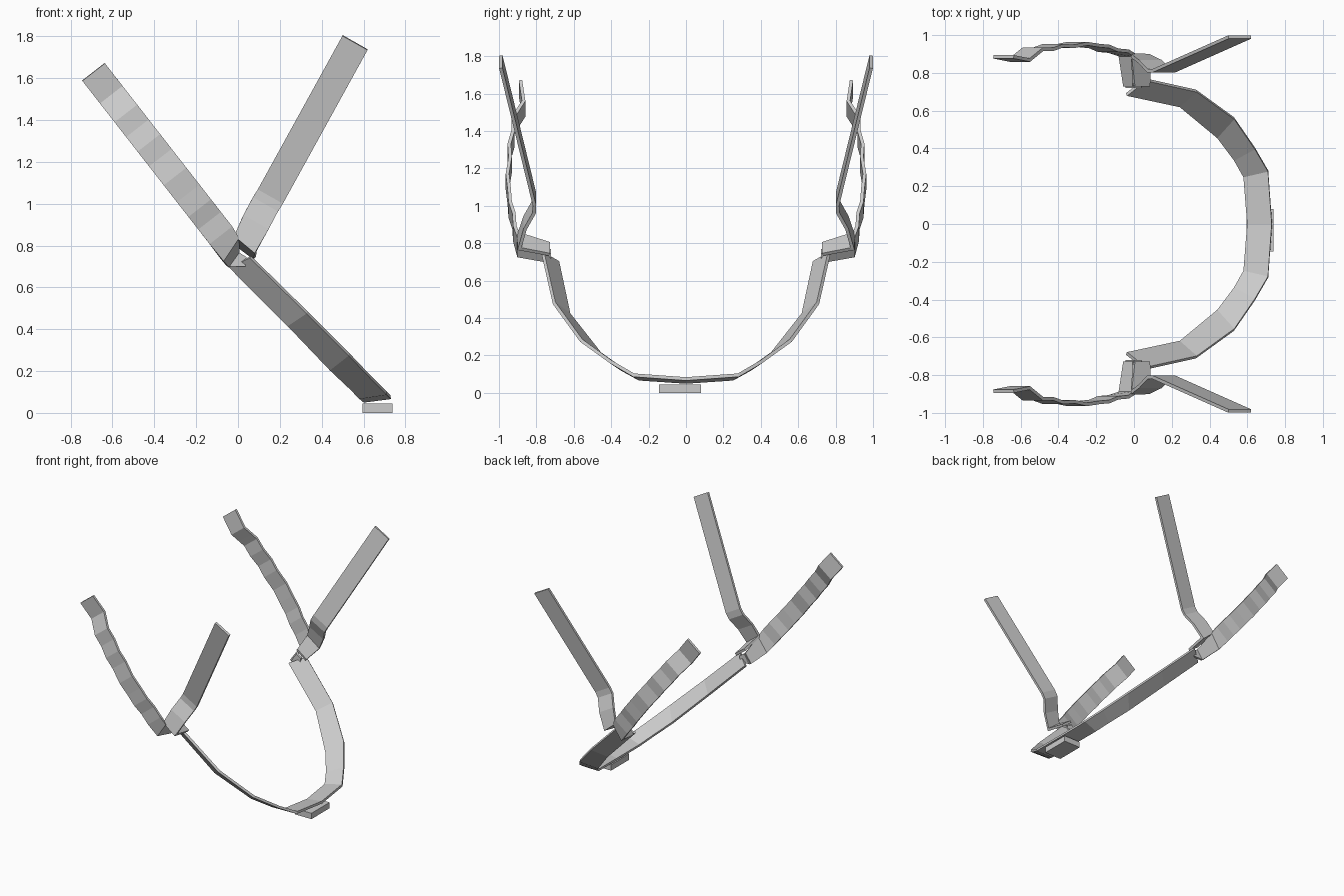
import bpy
from mathutils import Vector

if "Cube" in bpy.data.objects:
    bpy.data.objects.remove(bpy.data.objects["Cube"], do_unlink=True)

GREY = (0.6, 0.6, 0.6, 1.0)
webbing = bpy.data.materials.new("grey_webbing")
webbing.use_nodes = True
webbing.diffuse_color = GREY
webbing.node_tree.nodes["Principled BSDF"].inputs["Base Color"].default_value = GREY


def ribbon(name, pairs, thickness=0.018, merge=False):
    """Strap through pairs of edge points, mirrored to the other side."""
    verts = [p for pair in pairs for p in pair]
    faces = [(2 * i, 2 * i + 1, 2 * i + 3, 2 * i + 2) for i in range(len(pairs) - 1)]
    mesh = bpy.data.meshes.new(name)
    mesh.from_pydata(verts, [], faces)
    mesh.materials.append(webbing)
    obj = bpy.data.objects.new(name, mesh)
    bpy.context.collection.objects.link(obj)
    mirror = obj.modifiers.new("other_side", 'MIRROR')
    mirror.use_axis = (False, True, False)
    mirror.use_mirror_merge = merge
    solid = obj.modifiers.new("thickness", 'SOLIDIFY')
    solid.thickness = thickness
    solid.offset = 0
    solid.use_even_offset = True
    return obj


def widen(points, half_width):
    """Edge pairs on either side of a centre line."""
    w = Vector(half_width)
    return [(Vector(p) - w, Vector(p) + w) for p in points]


# Chin band: inner and outer edge, from the side joint to the middle
ribbon("chin_band", [
    ((-0.04, 0.685, 0.70), (0.06, 0.765, 0.745)),
    ((0.24, 0.625, 0.42), (0.33, 0.705, 0.48)),
    ((0.44, 0.46, 0.21), (0.53, 0.56, 0.28)),
    ((0.53, 0.34, 0.125), (0.64, 0.40, 0.165)),
    ((0.58, 0.25, 0.075), (0.71, 0.28, 0.095)),
    ((0.60, 0, 0.058), (0.73, 0, 0.075)),
], merge=True)

# Wavy rear straps: (height, sideways position) along a leaning line
wave = [(1.63, 0.885), (1.52, 0.868), (1.47, 0.90), (1.43, 0.925), (1.36, 0.925),
        (1.29, 0.945), (1.22, 0.94), (1.13, 0.955), (1.05, 0.945), (0.98, 0.94),
        (0.92, 0.92), (0.85, 0.915)]
rear = widen([(-0.02 - (z - 0.77) * 0.78, y, z) for z, y in wave], (0.054, 0, 0.042))
rear += [((-0.075, 0.895, 0.73), (0.0, 0.895, 0.84)),
         ((-0.05, 0.73, 0.70), (0.0, 0.73, 0.77))]
ribbon("rear_strap", rear)

# Front straps: straight upper run, double bend, then folded into the joint
front = widen([(0.56, 0.99, 1.77), (0.155, 0.81, 1.035), (0.13, 0.812, 0.995),
               (0.085, 0.86, 0.91)], (0.06, 0, -0.034))
front += [((-0.015, 0.89, 0.85), (0.085, 0.89, 0.77)),
          ((0.0, 0.73, 0.80), (0.08, 0.73, 0.74))]
ribbon("front_strap", front)

# Small tab where the straps meet the band
ribbon("joint_tab", [
    ((-0.045, 0.73, 0.70), (0.0, 0.73, 0.77)),
    ((0.035, 0.73, 0.70), (0.04, 0.73, 0.745)),
])

# Chin plate, set slightly off the middle
bpy.ops.mesh.primitive_cube_add(size=1, location=(0.667, -0.032, 0.023))
plate = bpy.context.object
plate.name = "chin_plate"
plate.scale = (0.145, 0.225, 0.046)
plate.data.materials.append(webbing)
